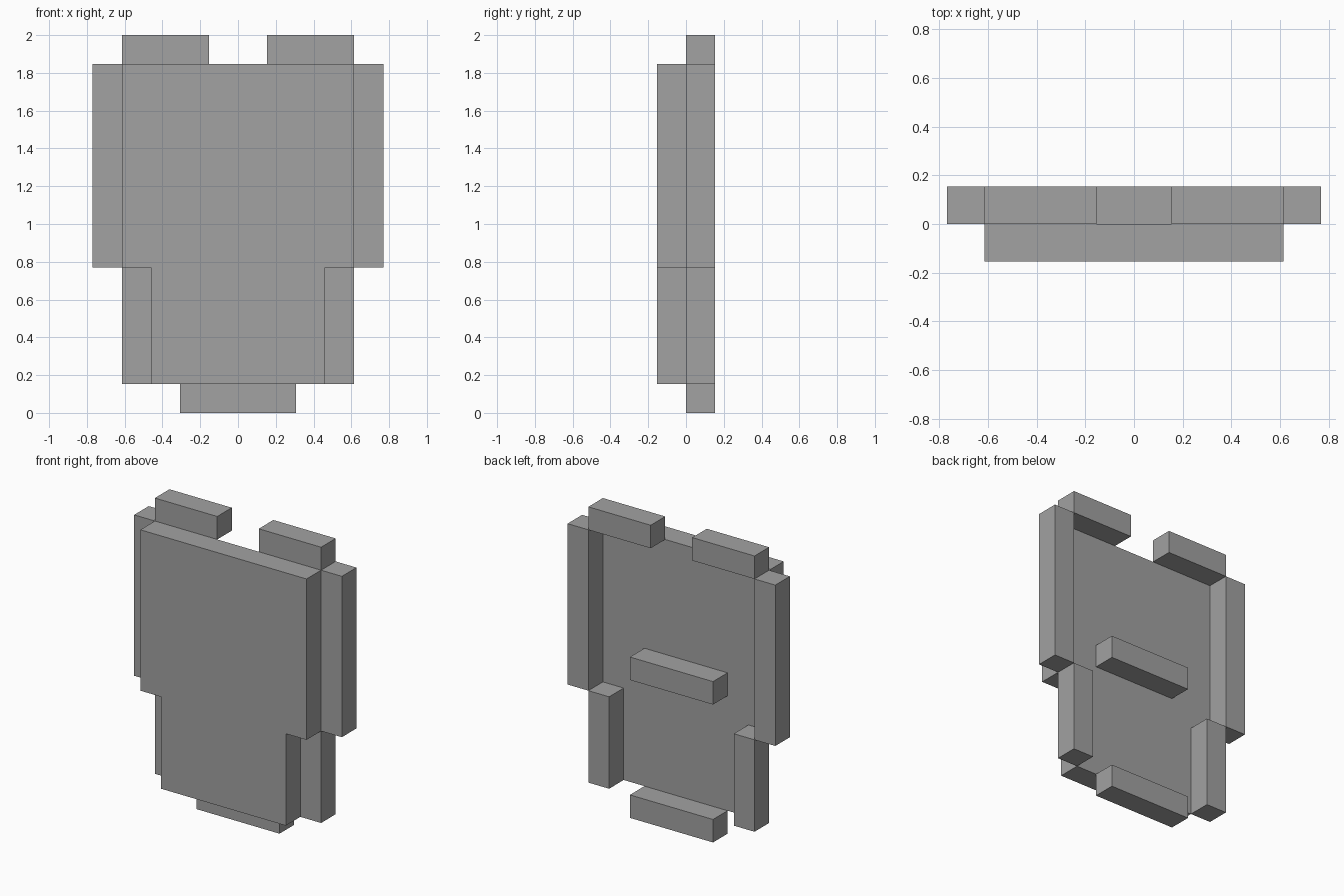
import bpy
import bmesh

if "Cube" in bpy.data.objects:
    bpy.data.objects.remove(bpy.data.objects["Cube"], do_unlink=True)

U = 2 / 13  # one block; every size is a whole number of blocks

grey = bpy.data.materials.new("plain_grey")
grey.use_nodes = True
colour = (0.36, 0.36, 0.36, 1)
grey.diffuse_color = colour
grey.node_tree.nodes["Principled BSDF"].inputs["Base Color"].default_value = colour


def extrude_profile(name, points, y0, y1):
    """Solid from an outline in x and z, extruded along y (all in blocks)."""
    bm = bmesh.new()
    face = bm.faces.new([bm.verts.new((x * U, y0 * U, z * U)) for x, z in points])
    result = bmesh.ops.extrude_face_region(bm, geom=[face])
    moved = [v for v in result["geom"] if isinstance(v, bmesh.types.BMVert)]
    bmesh.ops.translate(bm, vec=(0, (y1 - y0) * U, 0), verts=moved)
    bmesh.ops.recalc_face_normals(bm, faces=bm.faces)
    mesh = bpy.data.meshes.new(name)
    bm.to_mesh(mesh)
    bm.free()
    mesh.materials.append(grey)
    obj = bpy.data.objects.new(name, mesh)
    bpy.context.collection.objects.link(obj)
    return obj


def back_bar(name, x0, x1, z0, z1):
    return extrude_profile(name, [(x0, z0), (x1, z0), (x1, z1), (x0, z1)], 0, 1)


# Front plate, stepped in at the lower half
half = [(3, 1), (3, 5), (4, 5), (4, 12)]
extrude_profile("front_plate", half + [(-x, z) for x, z in reversed(half)], -1, 0)

# Rim bars behind the plate, in mirrored pairs
for side, s in (("left", 1), ("right", -1)):
    back_bar(side + "_upper_rim", 4 * s, 5 * s, 5, 12)
    back_bar(side + "_lower_rim", 3 * s, 4 * s, 1, 5)
    back_bar(side + "_top_rim", 1 * s, 4 * s, 12, 13)

# Bottom rim and the grip across the back
back_bar("bottom_rim", -2, 2, 0, 1)
back_bar("grip", -2, 2, 6, 7)
